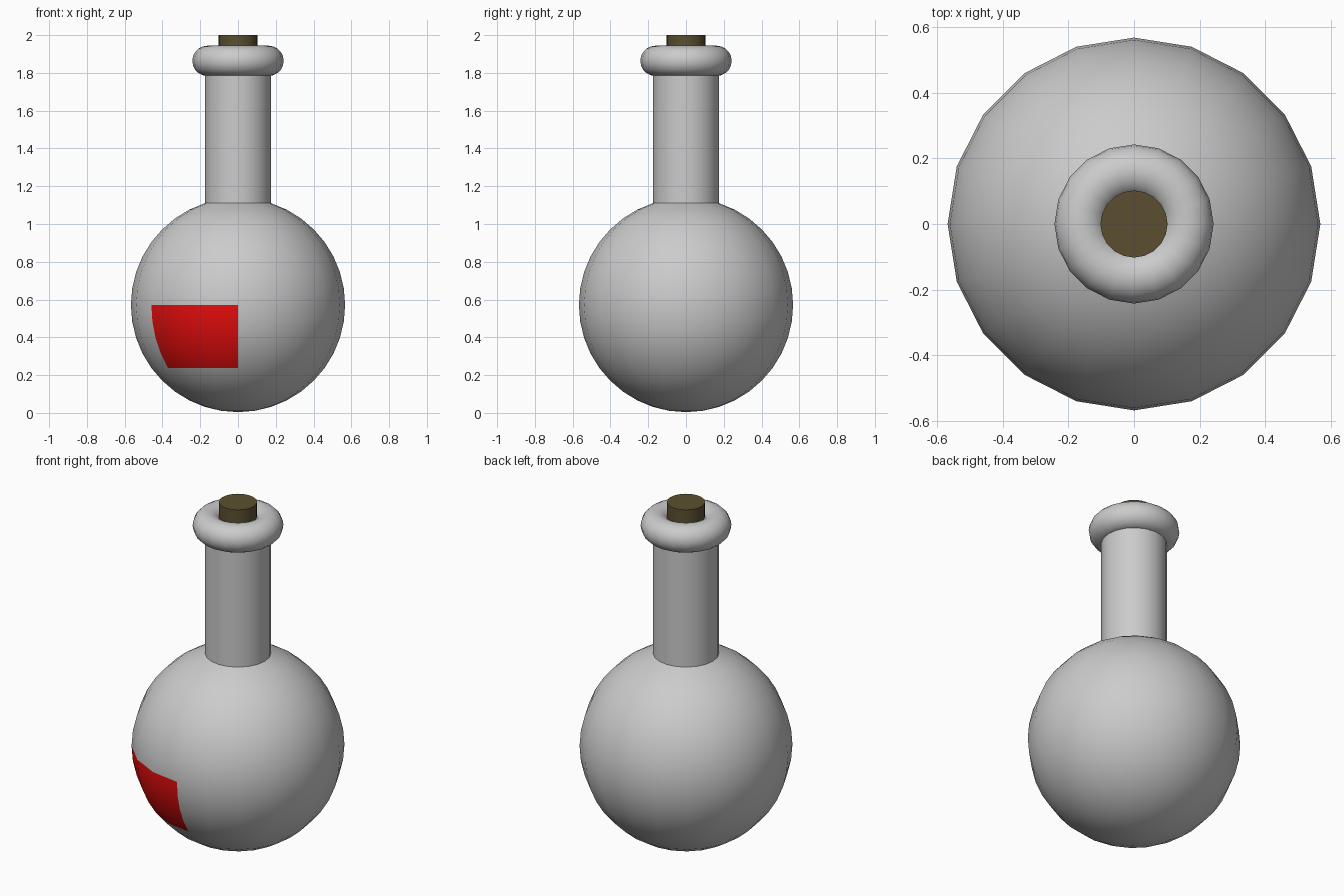
import bpy
import bmesh
import math

if "Cube" in bpy.data.objects:
    bpy.data.objects.remove(bpy.data.objects["Cube"])

SEG = 20
R, CZ = 0.567, 0.571            # bulb radius and centre height
NECK_TOP = 1.86


def material(name, rgb):
    m = bpy.data.materials.new(name)
    m.diffuse_color = (*rgb, 1)
    m.use_nodes = True
    m.node_tree.nodes["Principled BSDF"].inputs["Base Color"].default_value = m.diffuse_color
    return m


def smooth(obj):
    bpy.ops.object.select_all(action='DESELECT')
    obj.select_set(True)
    bpy.context.view_layer.objects.active = obj
    bpy.ops.object.shade_smooth_by_angle(angle=math.radians(30))


# Flask: round bulb whose second ring from the top is drawn up into the neck
bm = bmesh.new()
bmesh.ops.create_uvsphere(bm, u_segments=SEG, v_segments=SEG, radius=R)
bmesh.ops.translate(bm, verts=bm.verts, vec=(0, 0, CZ))
ring_z = CZ + R * math.cos(math.radians(18))
bmesh.ops.delete(bm, geom=[v for v in bm.verts if v.co.z > ring_z + 0.005], context='VERTS')
rim = [e for e in bm.edges if e.is_boundary]
new = bmesh.ops.extrude_edge_only(bm, edges=rim)['geom']
for v in new:
    if isinstance(v, bmesh.types.BMVert):
        v.co.z = NECK_TOP
bmesh.ops.recalc_face_normals(bm, faces=bm.faces)

# Red label: patch of three columns by four rows on the lower front
for f in bm.faces:
    c = f.calc_center_median()
    az = math.degrees(math.atan2(-c.x, -c.y))
    lat = math.degrees(math.atan2(c.z - CZ, math.hypot(c.x, c.y)))
    if 0 < az < 54 and -36 < lat < 0:
        f.material_index = 1
mesh = bpy.data.meshes.new("flask")
bm.to_mesh(mesh)
bm.free()
mesh.materials.append(None)
mesh.materials.append(material("label_red", (0.8, 0.004, 0.004)))
flask = bpy.data.objects.new("flask", mesh)
bpy.context.collection.objects.link(flask)
smooth(flask)

# Rounded lip
bpy.ops.mesh.primitive_torus_add(major_segments=SEG, minor_segments=20,
                                 major_radius=0.162, minor_radius=0.08,
                                 location=(0, 0, 1.864))
lip = bpy.context.object
lip.name = "lip"
smooth(lip)

# Cork stopper
bpy.ops.mesh.primitive_cylinder_add(vertices=SEG, radius=0.102, depth=0.3,
                                    location=(0, 0, 1.85))
cork = bpy.context.object
cork.name = "cork"
cork.data.materials.append(material("cork_brown", (0.104, 0.078, 0.03)))
smooth(cork)
